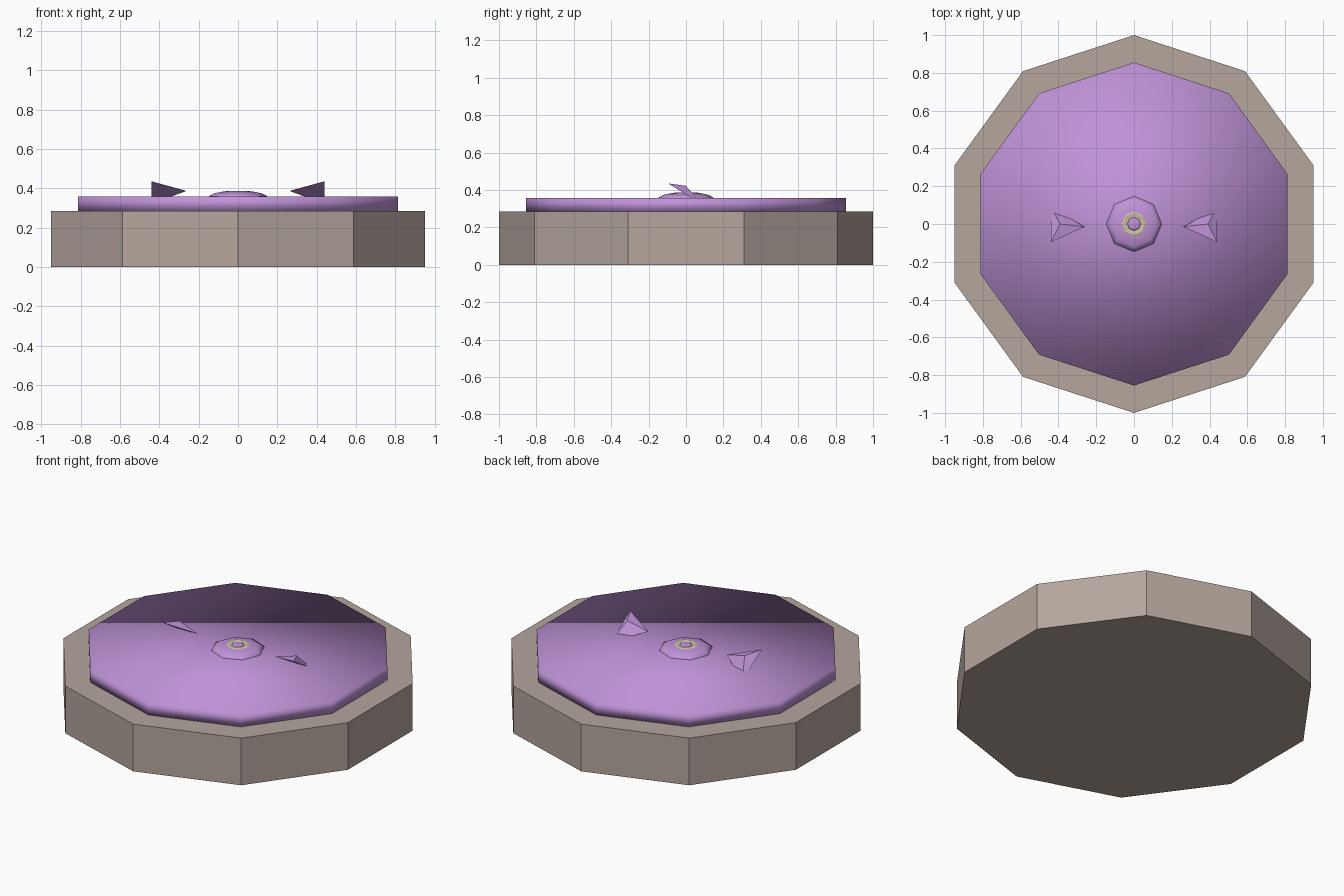
import bpy, bmesh
from math import sin, cos, pi

if "Cube" in bpy.data.objects:
    bpy.data.objects.remove(bpy.data.objects["Cube"])


def material(name, rgb):
    m = bpy.data.materials.new(name)
    m.diffuse_color = (*rgb, 1)
    m.use_nodes = True
    m.node_tree.nodes["Principled BSDF"].inputs["Base Color"].default_value = m.diffuse_color
    return m


STONE = material("stone", (0.46, 0.38, 0.34))
PURPLE = material("purple", (0.52, 0.29, 0.68))
YELLOW = material("pale_yellow", (0.60, 0.52, 0.38))


def finish(name, bm, mat, smooth=False):
    bmesh.ops.recalc_face_normals(bm, faces=bm.faces)
    me = bpy.data.meshes.new(name)
    bm.to_mesh(me)
    bm.free()
    me.materials.append(mat)
    for p in me.polygons:
        p.use_smooth = smooth
    ob = bpy.data.objects.new(name, me)
    bpy.context.collection.objects.link(ob)
    return ob


def lathe(name, profile, sides, mat, smooth=False, capped=True):
    """Stack of polygon rings (radius, z), pointing along +y, listed bottom to top."""
    bm = bmesh.new()
    rings = [[bm.verts.new((r * sin(2 * pi * i / sides), r * cos(2 * pi * i / sides), z))
              for i in range(sides)] for r, z in profile]
    for a, b in zip(rings, rings[1:]):
        for i in range(sides):
            j = (i + 1) % sides
            bm.faces.new((a[i], a[j], b[j], b[i]))
    if capped:
        bm.faces.new(rings[0])
        bm.faces.new(rings[-1])
    return finish(name, bm, mat, smooth)


# Ten-sided plinth and the smooth-shaded pad on it
lathe("plinth", [(1.0, 0), (1.0, 0.285)], 10, STONE)
lathe("pad", [(0.855, 0.285), (0.855, 0.358)], 10, PURPLE, smooth=True)

# Central button with a pale ring and a small middle stud
lathe("button", [(0.147, 0.35), (0.147, 0.36), (0.12, 0.374), (0.073, 0.384)],
      8, PURPLE, smooth=True)
lathe("button_ring", [(0.077, 0.38), (0.058, 0.387), (0.036, 0.384)], 8, YELLOW)
lathe("button_stud", [(0.04, 0.382), (0.028, 0.387)], 8, PURPLE, smooth=True)

# Pair of three-sided spikes, partly sunk into the pad
bm = bmesh.new()
tip, front, inner, back = [bm.verts.new(c) for c in (
    (0.262, -0.015, 0.386), (0.44, -0.095, 0.435), (0.392, 0.0, 0.422), (0.44, 0.09, 0.32))]
for tri in ((tip, front, inner), (tip, inner, back), (tip, back, front), (front, back, inner)):
    bm.faces.new(tri)
spikes = finish("side_spikes", bm, PURPLE)
spikes.modifiers.new("mirror", 'MIRROR').use_axis = (True, False, False)
